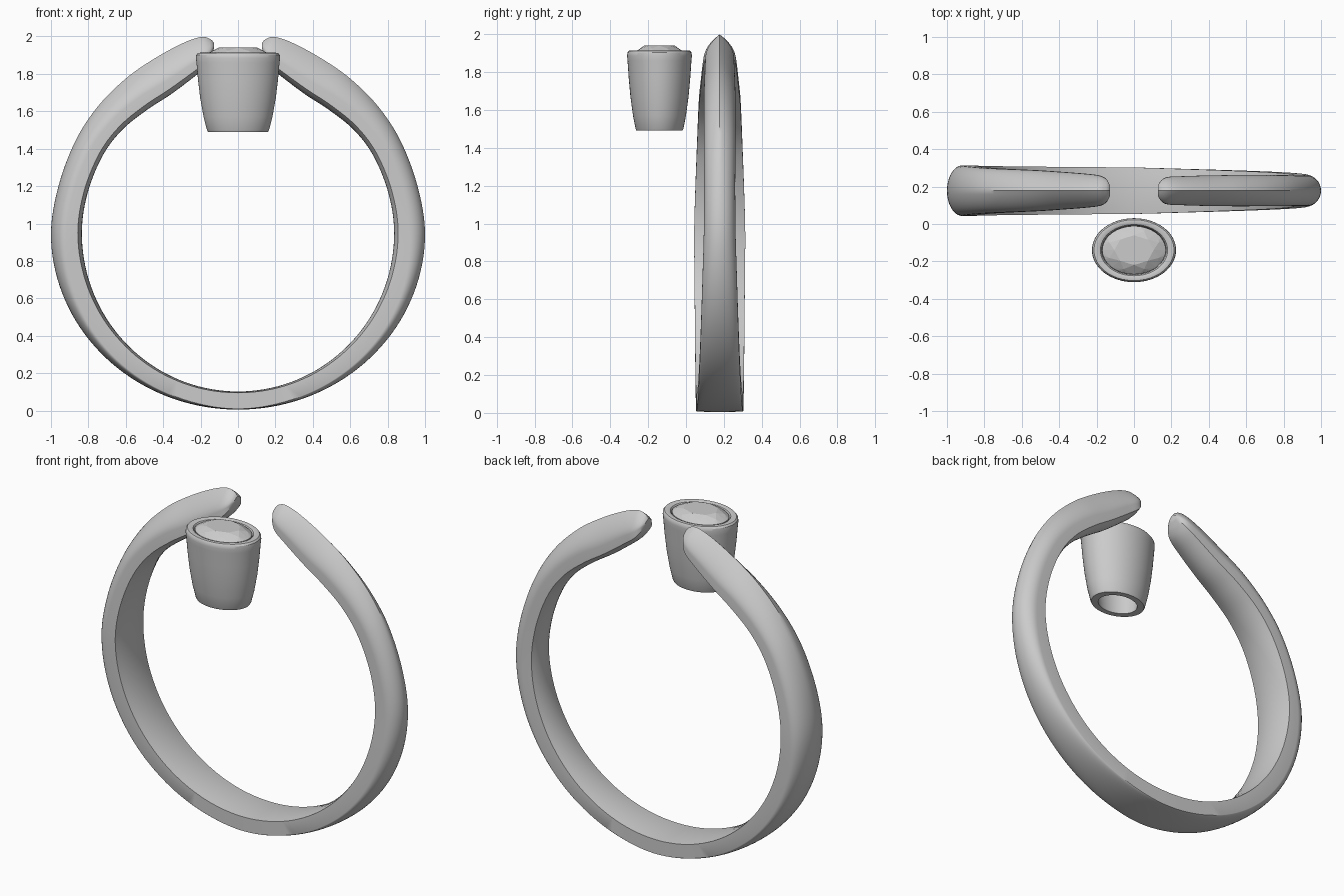
import bpy, bmesh, math
from mathutils import Vector

if "Cube" in bpy.data.objects:
    bpy.data.objects.remove(bpy.data.objects["Cube"])


def finish(name, bm, smooth=True):
    bmesh.ops.recalc_face_normals(bm, faces=bm.faces)
    mesh = bpy.data.meshes.new(name)
    bm.to_mesh(mesh)
    bm.free()
    ob = bpy.data.objects.new(name, mesh)
    bpy.context.collection.objects.link(ob)
    if smooth:
        bpy.ops.object.select_all(action='DESELECT')
        ob.select_set(True)
        bpy.context.view_layer.objects.active = ob
        bpy.ops.object.shade_smooth_by_angle(angle=math.radians(32))
    return ob


def bridge(bm, a, b):
    n = len(a)
    for i in range(n):
        bm.faces.new((a[i], a[(i + 1) % n], b[(i + 1) % n], b[i]))


# Band stations from tip to side:
# outer x, z, inner x, z, left half width, right half width, ridge, roundness
ARM = [
    (.128, 1.965, .130, 1.925, .03, .03, .30, .30),
    (.150, 1.987, .145, 1.880, .060, .056, .33, .30),
    (.200, 1.997, .175, 1.835, .080, .073, .35, .30),
    (.300, 1.962, .240, 1.780, .090, .077, .35, .30),
    (.450, 1.880, .360, 1.690, .100, .081, .32, .33),
    (.600, 1.775, .490, 1.605, .109, .083, .25, .36),
    (.750, 1.625, .620, 1.500, .115, .083, .17, .42),
    (.870, 1.440, .725, 1.360, .121, .083, .09, .46),
    (.960, 1.200, .805, 1.160, .129, .082, .03, .50),
    (1.00, .950, .835, .950, .135, .084, 0, .50),
]


def stations(side):
    rows = []
    for ox, oz, ix, iz, wl, wr, p, q in ARM:
        rows.append((side * ox, oz, side * ix, iz, wl if side < 0 else wr, p, q, .13))
    # lower half follows two nearly circular arcs
    for deg in range(15, 91, 15):
        t = deg / 90
        c, s = math.cos(math.radians(deg)), math.sin(math.radians(deg))
        w = rows[9][4] * (1 - t) + .124 * t
        rows.append((side * c, .95 - .945 * s, side * .835 * c, .95 - .848 * s,
                     w, 0, .5 - .46 * t, .13 - .06 * t))
    return rows


def catmull(rows, steps):
    out = []
    for i in range(len(rows) - 1):
        a, b = rows[max(i - 1, 0)], rows[i]
        c, d = rows[i + 1], rows[min(i + 2, len(rows) - 1)]
        for k in range(steps):
            t = k / steps
            out.append([.5 * (2 * y + (z - x) * t + (2 * x - 5 * y + 4 * z - v) * t * t
                              + (3 * y - x - 3 * z + v) * t ** 3)
                        for x, y, z, v in zip(a, b, c, d)])
    out.append(list(rows[-1]))
    return out


# Open ring band: ridged tips, rounded sides, flat base
path = catmull(stations(-1) + stations(1)[-2::-1], 6)
bm = bmesh.new()
rings = []
for ox, oz, ix, iz, w, p, q, dome in path:
    section = []
    for k in range(21):
        u = math.sin(math.pi * (k / 20 - .5))
        section.append((u, 1 - max(p, 0) * abs(u) - q * (1 - math.sqrt(max(0, 1 - u * u)))))
    for k in range(9):
        u = 1 - k / 4
        section.append((u, dome * u * u))
    rings.append([bm.verts.new((ix + (ox - ix) * f, .178 + w * u, iz + (oz - iz) * f))
                  for u, f in section])
for a, b in zip(rings, rings[1:]):
    bridge(bm, a, b)
bm.faces.new(rings[0])
bm.faces.new(rings[-1])
finish("ring_band", bm)

# Oval bezel cup, open underneath: (x radius, z) loop
CY, SQUASH = -.14, .76
PROFILE = [(.160, 1.49), (.166, 1.50), (.184, 1.57), (.202, 1.67), (.214, 1.77),
           (.222, 1.86), (.225, 1.885), (.223, 1.902), (.214, 1.912), (.196, 1.914),
           (.180, 1.909), (.172, 1.898), (.170, 1.87), (.158, 1.80), (.148, 1.70),
           (.128, 1.56), (.118, 1.49)]
bm = bmesh.new()
SEG = 64
rings = [[bm.verts.new((r * math.cos(2 * math.pi * i / SEG),
                        CY + SQUASH * r * math.sin(2 * math.pi * i / SEG), z))
          for i in range(SEG)] for r, z in PROFILE]
for a, b in zip(rings, rings[1:] + rings[:1]):
    bridge(bm, a, b)
finish("bezel_cup", bm)

# Faceted oval gem as the hull of its facet corners
bm = bmesh.new()
for n, r, z, off in ((8, .105, 1.94, 0), (8, .143, 1.924, .5), (32, .170, 1.905, 0),
                     (32, .170, 1.895, 0), (8, .08, 1.825, .5), (1, 0, 1.77, 0)):
    for i in range(n):
        a = 2 * math.pi * (i + off) / n
        bm.verts.new(Vector((r * math.cos(a), CY + SQUASH * r * math.sin(a), z)))
bmesh.ops.convex_hull(bm, input=bm.verts)
finish("gem", bm, smooth=False)
